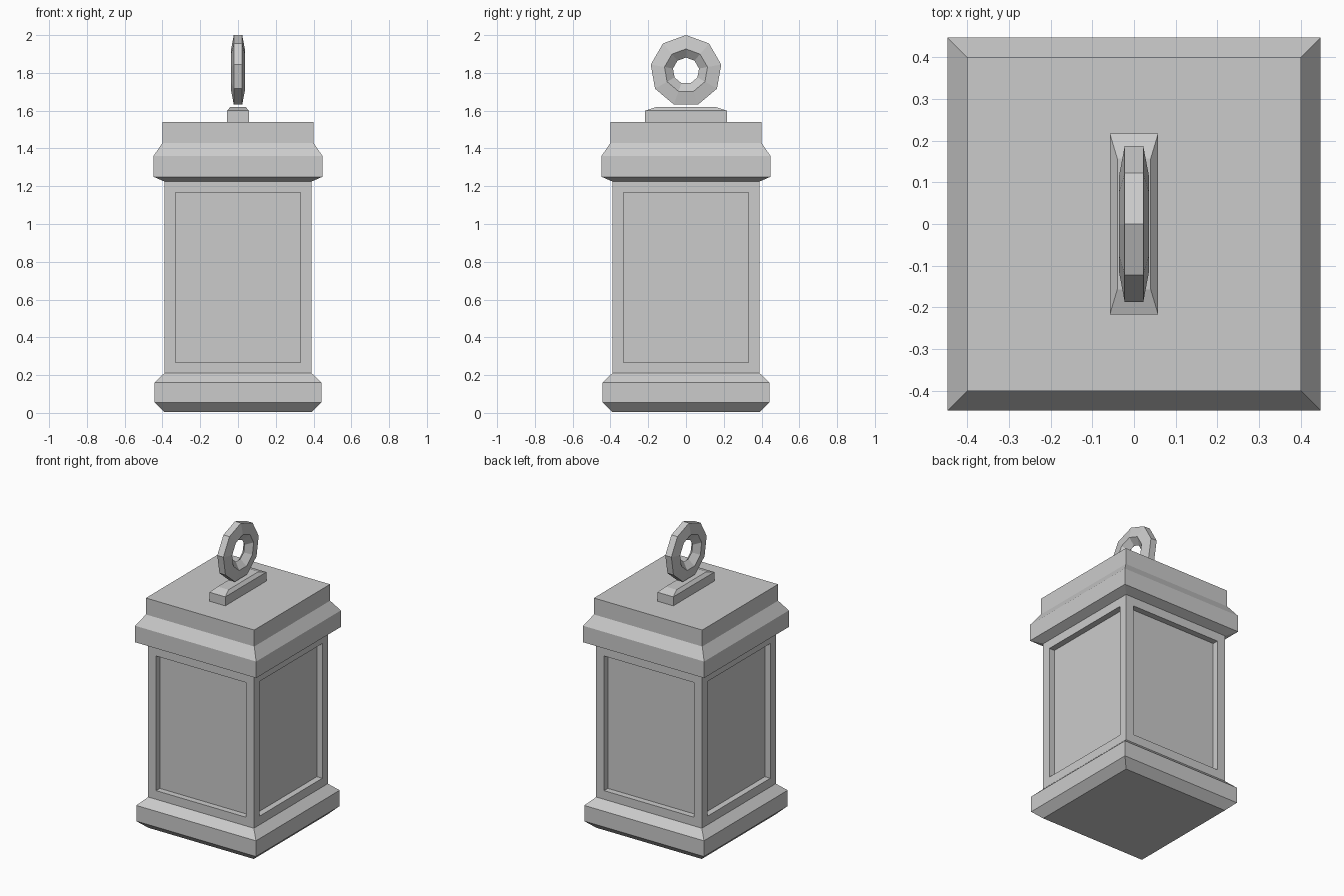
import bpy, bmesh, math

if "Cube" in bpy.data.objects:
    bpy.data.objects.remove(bpy.data.objects["Cube"])


def finish(name, bm):
    bmesh.ops.recalc_face_normals(bm, faces=bm.faces)
    mesh = bpy.data.meshes.new(name)
    bm.to_mesh(mesh)
    bm.free()
    obj = bpy.data.objects.new(name, mesh)
    bpy.context.collection.objects.link(obj)
    return obj


def stack(profile, bottom=False, top=False):
    """Rectangular shell from (half x, half y, z) levels, with optional caps."""
    bm = bmesh.new()
    rings = [[bm.verts.new((sx * hx, sy * hy, z))
              for sx, sy in ((-1, -1), (1, -1), (1, 1), (-1, 1))]
             for hx, hy, z in profile]
    for a, b in zip(rings, rings[1:]):
        for i in range(4):
            j = (i + 1) % 4
            bm.faces.new((a[i], a[j], b[j], b[i]))
    if bottom:
        bm.faces.new(rings[0][::-1])
    if top:
        bm.faces.new(rings[-1])
    bm.normal_update()
    return bm


def square(levels):
    return [(h, h, z) for h, z in levels]


# Chamfered base
finish("base", stack(square([(0.39, 0.005), (0.442, 0.055), (0.442, 0.16), (0.39, 0.21)]), bottom=True))

# Body with a recessed panel on each side
bm = stack(square([(0.39, 0.21), (0.39, 1.225)]))
panels = bm.faces[:]
bmesh.ops.inset_individual(bm, faces=panels, thickness=0.058, use_even_offset=True)
bmesh.ops.inset_individual(bm, faces=panels, thickness=0.0, depth=-0.04)
finish("body", bm)

# Stepped lid
finish("lid", stack(square([(0.39, 1.225), (0.447, 1.25), (0.447, 1.36), (0.40, 1.43), (0.40, 1.54)]), top=True))

# Mounting plate below the ring
finish("ring_plate", stack([(0.058, 0.217, 1.54), (0.058, 0.217, 1.60), (0.04, 0.157, 1.62)], top=True))

# Nine-sided hanging ring with a flattened five-sided section
SIDES, SECTION = 9, 5
bm = bmesh.new()
rings = []
for i in range(SIDES):
    a = 2 * math.pi * i / SIDES
    ring = []
    for k in range(SECTION):
        b = 2 * math.pi * (k + 0.5) / SECTION
        r = 0.136 + 0.066 * math.cos(b)
        ring.append(bm.verts.new((0.038 * math.sin(b), r * math.sin(a), 1.811 + r * math.cos(a))))
    rings.append(ring)
for i in range(SIDES):
    p, q = rings[i], rings[(i + 1) % SIDES]
    for k in range(SECTION):
        m = (k + 1) % SECTION
        bm.faces.new((p[k], q[k], q[m], p[m]))
finish("hanging_ring", bm)
